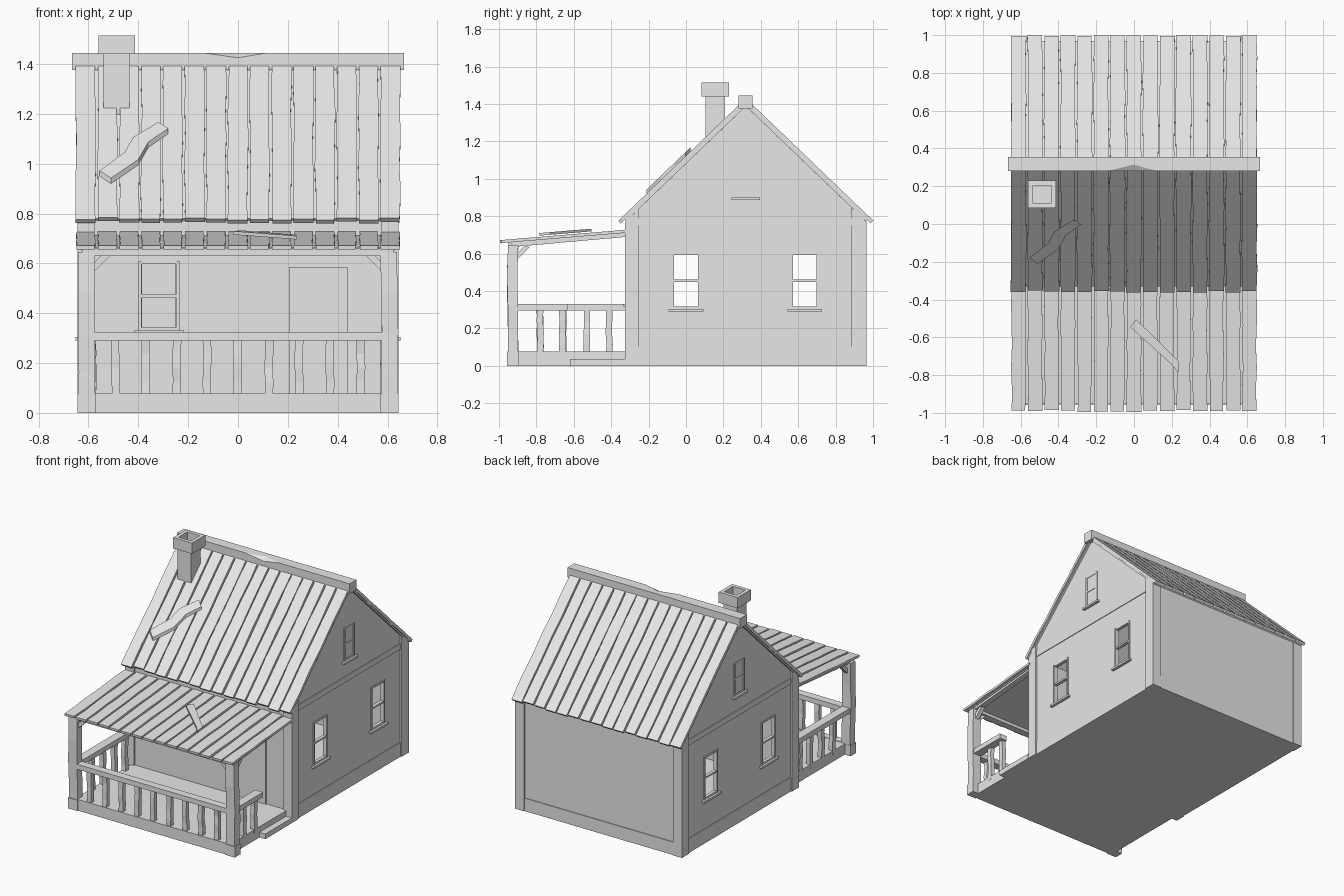
import bpy, bmesh, random
from math import radians
from mathutils import Matrix, Vector

random.seed(4)
cube = bpy.data.objects.get("Cube")
if cube:
    bpy.data.objects.remove(cube, do_unlink=True)

GREY = (0.8, 0.8, 0.8, 1)
wood = bpy.data.materials.new("plain_grey")
wood.use_nodes = True
wood.diffuse_color = GREY
wood.node_tree.nodes["Principled BSDF"].inputs["Base Color"].default_value = GREY


def jit(a):
    return random.uniform(-a, a)


def loft(bm, rings):
    """Skin matching closed rings and cap both ends."""
    loops = [[bm.verts.new(p) for p in r] for r in rings]
    n = len(loops[0])
    for a, b in zip(loops, loops[1:]):
        for i in range(n):
            j = (i + 1) % n
            bm.faces.new((a[i], a[j], b[j], b[i]))
    bm.faces.new(loops[0][::-1])
    bm.faces.new(loops[-1])


def box(bm, x0, x1, y0, y1, z0, z1):
    loft(bm, [[(x0, y0, z), (x1, y0, z), (x1, y1, z), (x0, y1, z)] for z in (z0, z1)])


def prism(bm, x0, x1, profile):
    loft(bm, [[(x, y, z) for y, z in profile] for x in (x0, x1)])


def part(name, build, matrix=Matrix()):
    bm = bmesh.new()
    build(bm)
    bmesh.ops.remove_doubles(bm, verts=bm.verts, dist=1e-5)
    bmesh.ops.recalc_face_normals(bm, faces=bm.faces)
    bm.transform(matrix)
    mesh = bpy.data.meshes.new(name)
    bm.to_mesh(mesh)
    bm.free()
    mesh.materials.append(wood)
    obj = bpy.data.objects.new(name, mesh)
    bpy.context.scene.collection.objects.link(obj)
    return obj


def box_part(name, *b):
    return part(name, lambda bm: box(bm, *b))


def cut(obj, cutter):
    mod = obj.modifiers.new("cut", 'BOOLEAN')
    mod.object = cutter
    mod.solver = 'EXACT'
    bpy.context.view_layer.objects.active = obj
    bpy.ops.object.modifier_apply(modifier=mod.name)
    bpy.data.objects.remove(cutter, do_unlink=True)


RIDGE_Y, SLOPE = 0.32, 0.96


def roof_z(y, top=1.388):
    return top - SLOPE * abs(y - RIDGE_Y)


def gable(y0, y1, z0, top):
    return [(y0, z0), (y1, z0), (y1, roof_z(y1, top)), (RIDGE_Y, top), (y0, roof_z(y0, top))]


# House shell with window openings
house = part("house_walls", lambda bm: prism(bm, -0.632, 0.632, gable(-0.315, 0.955, 0, 1.388)))
cut(house, part("cut_room", lambda bm: prism(bm, -0.61, 0.61, gable(-0.293, 0.933, 0.03, 1.355))))
SIDE_WINDOWS = (0.0, 0.635)
for y in SIDE_WINDOWS:
    cut(house, box_part("cut_side", -1, 1, y - 0.066, y + 0.066, 0.31, 0.597))
cut(house, box_part("cut_front", -0.385, -0.25, -0.5, -0.2, 0.34, 0.597))


# Windows: local x across, -y outwards
def window(name, w, h, pane, matrix):
    def build(bm):
        a, t = w / 2, 0.012
        box(bm, -a, -a + t, -0.007, 0.02, 0, h)
        box(bm, a - t, a, -0.007, 0.02, 0, h)
        for z in (0, h / 2 - t / 2, h - t):
            box(bm, -a + t, a - t, -0.005, 0.018, z, z + t)
        box(bm, -a - 0.018, a + 0.018, -0.02, 0.01, -0.014, 0)
        if pane:
            box(bm, -a + t, a - t, -0.002, 0.01, 0, h)
    part(name, build, matrix)


for side, label in ((1, "left"), (-1, "right")):
    turn = Matrix.Rotation(radians(90 * side), 4, 'Z')
    for i, y in enumerate(SIDE_WINDOWS):
        window(f"{label}_window_{i + 1}", 0.15, 0.3, False,
               Matrix.Translation((0.632 * side, y, 0.304)) @ turn)
    window(f"{label}_gable_window", 0.115, 0.23, True,
           Matrix.Translation((0.632 * side, RIDGE_Y, 0.9)) @ turn)
window("front_window", 0.165, 0.28, False, Matrix.Translation((-0.317, -0.315, 0.33)))
box_part("front_door", 0.205, 0.44, -0.323, -0.31, 0.075, 0.585)


# Corner boards, skirting and gable bands
def corner_boards(bm):
    for s in (-1, 1):
        for a, b in ((-0.325, -0.25), (0.885, 0.965)):
            prism(bm, s * 0.575, s * 0.644,
                  [(a, 0), (b, 0), (b, roof_z(b)), (a, roof_z(a))])


def trim(bm):
    for s in (-1, 1):
        x0, x1 = sorted((s * 0.625, s * 0.637))
        box(bm, x0, x1, -0.25, 0.885, 0, 0.1)
        box(bm, x0, x1, -0.25, 0.885, 0.75, 0.79)
    box(bm, -0.575, 0.575, 0.95, 0.96, 0, 0.09)


part("corner_boards", corner_boards)
part("wall_trim", trim)


# Boards running along a slope, with slightly wobbly edges
def board(bm, x0, x1, start, end, thick, wobble=0.003, steps=6):
    a, b = Vector((0, *start)), Vector((0, *end))
    d = (b - a).normalized()
    n = Vector((0, -d.z, d.y))
    if n.z < 0:
        n = -n
    rings = []
    for i in range(steps + 1):
        c = a.lerp(b, i / steps)
        lo = c - n * thick
        l, r = x0 + jit(wobble), x1 + jit(wobble)
        rings.append([(l, c.y, c.z), (r, c.y, c.z), (r, lo.y, lo.z), (l, lo.y, lo.z)])
    loft(bm, rings)


COUNT, PITCH = 15, 0.0873


def plank_row(bm, gap, eave, ridge, thick):
    for i in range(COUNT):
        x = (i - COUNT / 2) * PITCH
        k = jit(0.008)
        start = Vector(eave).lerp(Vector(ridge), k)
        board(bm, x + gap / 2, x + PITCH - gap / 2, start, ridge, thick)


for s, label in ((-1, "front"), (1, "back")):
    ridge = (RIDGE_Y, 1.43)
    eave = (RIDGE_Y + s * 0.678, 1.43 - SLOPE * 0.678)
    part(f"{label}_roof_planks", lambda bm: plank_row(bm, 0.009, eave, ridge, 0.02))
    deck = (RIDGE_Y + s * 0.65, 1.405 - SLOPE * 0.65)
    part(f"{label}_roof_deck",
         lambda bm: board(bm, -0.645, 0.645, deck, (RIDGE_Y, 1.405), 0.012, 0, 1))


# Ridge cap with a chipped front edge
def ridge_cap(bm):
    rings = []
    for x, chip in ((-0.667, 0), (-0.14, 0), (0, 1), (0.12, 0), (0.667, 0)):
        rings.append([(x, y, z) for y, z in (
            (0.28, 1.375), (0.28, 1.445 - 0.02 * chip), (0.28 + 0.035 * chip, 1.445),
            (0.355, 1.445), (0.355, 1.375))])
    loft(bm, rings)


part("ridge_cap", ridge_cap)


# Chimney with hollow top
def chimney(bm):
    profile = ((0.0525, 1.15), (0.0525, 1.44), (0.073, 1.44), (0.073, 1.515),
               (0.048, 1.515), (0.048, 1.42))
    loft(bm, [[(-0.487 + u * r, 0.157 + v * r, z)
               for u, v in ((-1, -1), (1, -1), (1, 1), (-1, 1))] for r, z in profile])


part("chimney", chimney)

# Porch floor and step
box_part("porch_floor", -0.6, 0.6, -0.945, -0.31, 0, 0.075)
box_part("porch_base_front", -0.6, 0.6, -0.95, -0.9, 0, 0.078)
box_part("porch_step", 0.55, 0.645, -0.62, -0.325, 0, 0.036)


# Posts and spindles with uneven sides
def stick(bm, x, y, w, d, z0, z1, wobble, steps=4):
    rings = []
    for i in range(steps + 1):
        cx, cy = x + jit(wobble), y + jit(wobble)
        rings.append([(cx + u * w / 2, cy + v * d / 2, z0 + (z1 - z0) * i / steps)
                      for u, v in ((-1, -1), (1, -1), (1, 1), (-1, 1))])
    loft(bm, rings)


def posts(bm):
    for s in (-1, 1):
        stick(bm, s * 0.608, -0.927, 0.066, 0.055, 0, 0.645, 0.004)
        box(bm, s * 0.608 - 0.037, s * 0.608 + 0.037, -0.957, -0.895, 0, 0.075)


def braces(bm):
    for s in (-1, 1):
        prism(bm, s * 0.59, s * 0.62,
              [(-0.905, 0.565), (-0.835, 0.635), (-0.865, 0.64), (-0.905, 0.6)])
        loft(bm, [[(s * x, y, z) for x, z in
                   ((0.58, 0.565), (0.515, 0.63), (0.545, 0.635), (0.58, 0.6))]
                  for y in (-0.94, -0.915)])


def beams(bm):
    box(bm, -0.625, 0.625, -0.95, -0.9, 0.63, 0.652)
    for s in (-1, 1):
        prism(bm, s * 0.585, s * 0.625,
              [(-0.93, 0.635), (-0.31, 0.69), (-0.31, 0.705), (-0.93, 0.655)])


def railing(bm):
    box(bm, -0.58, 0.58, -0.955, -0.9, 0.29, 0.325)
    for i in range(9):
        stick(bm, (i - 4) * 0.123, -0.928, 0.033, 0.03, 0.07, 0.295, 0.003)
    for s, end, spots in ((-1, -0.315, (-0.78, -0.655, -0.53, -0.41)),
                          (1, -0.63, (-0.78, -0.66))):
        x = s * 0.605
        box(bm, x - 0.03, x + 0.03, -0.91, end, 0.295, 0.33)
        for y in spots:
            stick(bm, x - s * 0.02, y, 0.03, 0.034, 0.05, 0.3, 0.003)


part("porch_posts", posts)
part("porch_braces", braces)
part("porch_beams", beams)
part("porch_railing", railing)

# Porch roof
part("porch_roof_planks", lambda bm: plank_row(bm, 0.013, (-0.99, 0.672), (-0.31, 0.728), 0.016))
part("porch_roof_deck", lambda bm: board(bm, -0.63, 0.63, (-0.95, 0.661), (-0.31, 0.713), 0.01, 0, 1))


# Loose boards lying on the roofs: outline in x, y laid on a sloping plane
def loose(name, outline, height, thick):
    part(name, lambda bm: loft(bm, [[(x, y, height(y) + t) for x, y in outline]
                                    for t in (0, thick)]))


crooked = [(-0.555, 0.965), (-0.51, 0.935), (-0.4, 1.01), (-0.36, 1.08),
           (-0.28, 1.135), (-0.32, 1.16), (-0.42, 1.1), (-0.455, 1.04)]
loose("loose_roof_board", [(x, RIDGE_Y - (1.445 - z) / SLOPE) for x, z in crooked],
      lambda y: roof_z(y, 1.43), 0.022)
loose("loose_porch_board",
      [(-0.02, -0.545), (0.2, -0.745), (0.235, -0.785), (0.235, -0.725), (0.012, -0.505)],
      lambda y: 0.757 + 0.082 * y + 0.003, 0.014)
